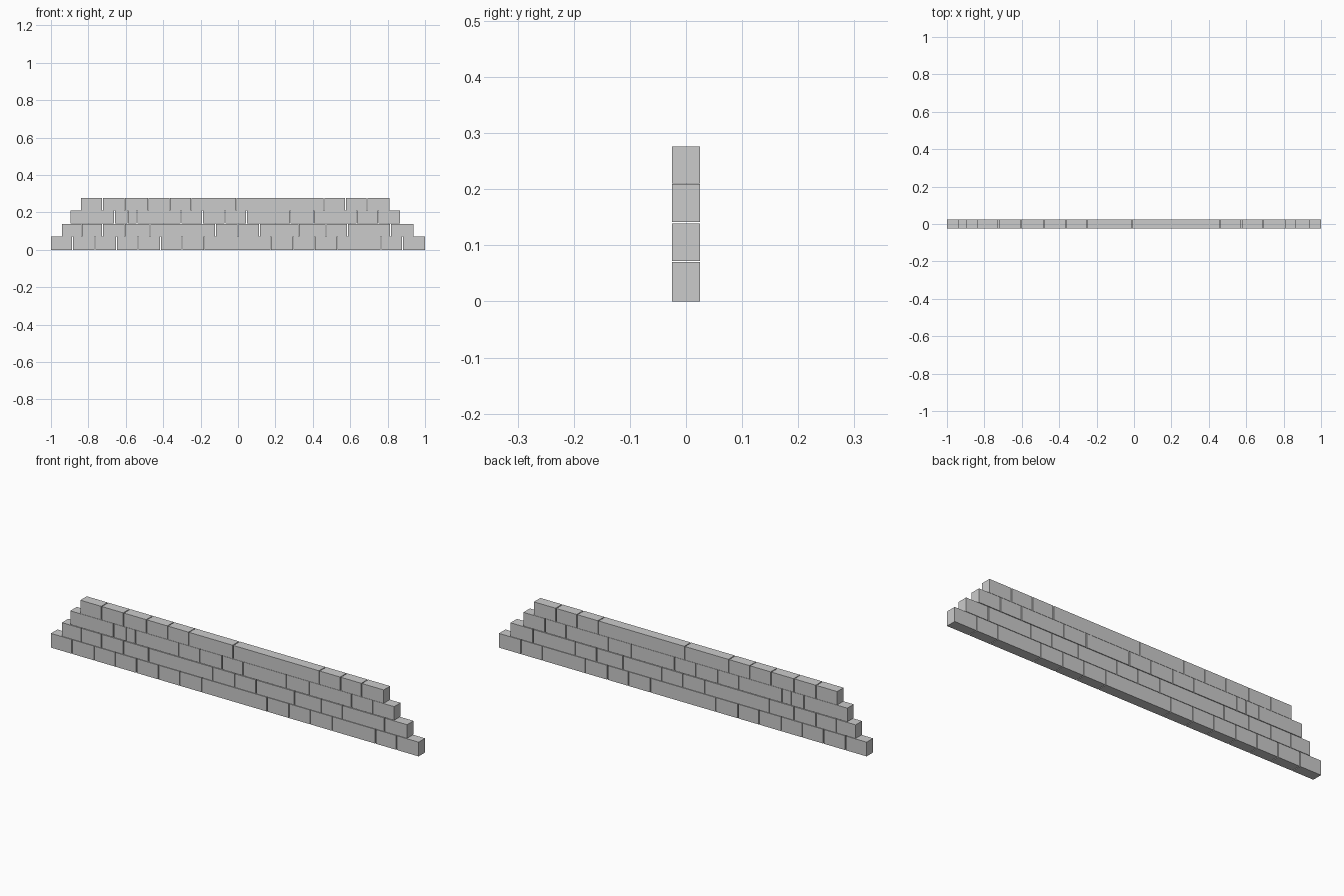
import bpy, bmesh
from mathutils import Matrix, Vector

if "Cube" in bpy.data.objects:
    bpy.data.objects.remove(bpy.data.objects["Cube"])

DEPTH = 0.05
GAP = 0.004

# joint positions along x for each course, bottom to top
COURSES = [
    [-1, -0.885, -0.765, -0.65, -0.535, -0.415, -0.30, -0.18, 0.175, 0.295,
     0.41, 0.53, 0.765, 0.88, 1],
    [-0.94, -0.835, -0.725, -0.605, -0.47, -0.12, 0, 0.115, 0.325, 0.47,
     0.585, 0.815, 0.937],
    [-0.895, -0.66, -0.59, -0.54, -0.305, -0.19, -0.07, 0.045, 0.28, 0.405,
     0.635, 0.75, 0.867],
    [-0.84, -0.725, -0.605, -0.48, -0.365, -0.25, -0.01, 0.46, 0.575, 0.69, 0.81],
]
# bottom and top of each course
LEVELS = [(0, 0.07), (0.072, 0.139), (0.142, 0.209), (0.210, 0.276)]


def brick(bm, x0, x1, z0, z1):
    size = Vector((x1 - x0, DEPTH, z1 - z0))
    centre = Vector(((x0 + x1) / 2, 0, (z0 + z1) / 2))
    bmesh.ops.create_cube(bm, size=1, matrix=Matrix.Translation(centre) @ Matrix.Diagonal(size).to_4x4())


# one object per brick course, thin open joints between bricks
for i, (joints, (z0, z1)) in enumerate(zip(COURSES, LEVELS)):
    bm = bmesh.new()
    last = len(joints) - 2
    for k, (a, b) in enumerate(zip(joints, joints[1:])):
        left = 0 if k == 0 else GAP / 2
        right = 0 if k == last else GAP / 2
        brick(bm, a + left, b - right, z0, z1)
    mesh = bpy.data.meshes.new(f"brick_course_{i + 1}")
    bm.to_mesh(mesh)
    bm.free()
    bpy.context.collection.objects.link(bpy.data.objects.new(f"brick_course_{i + 1}", mesh))
